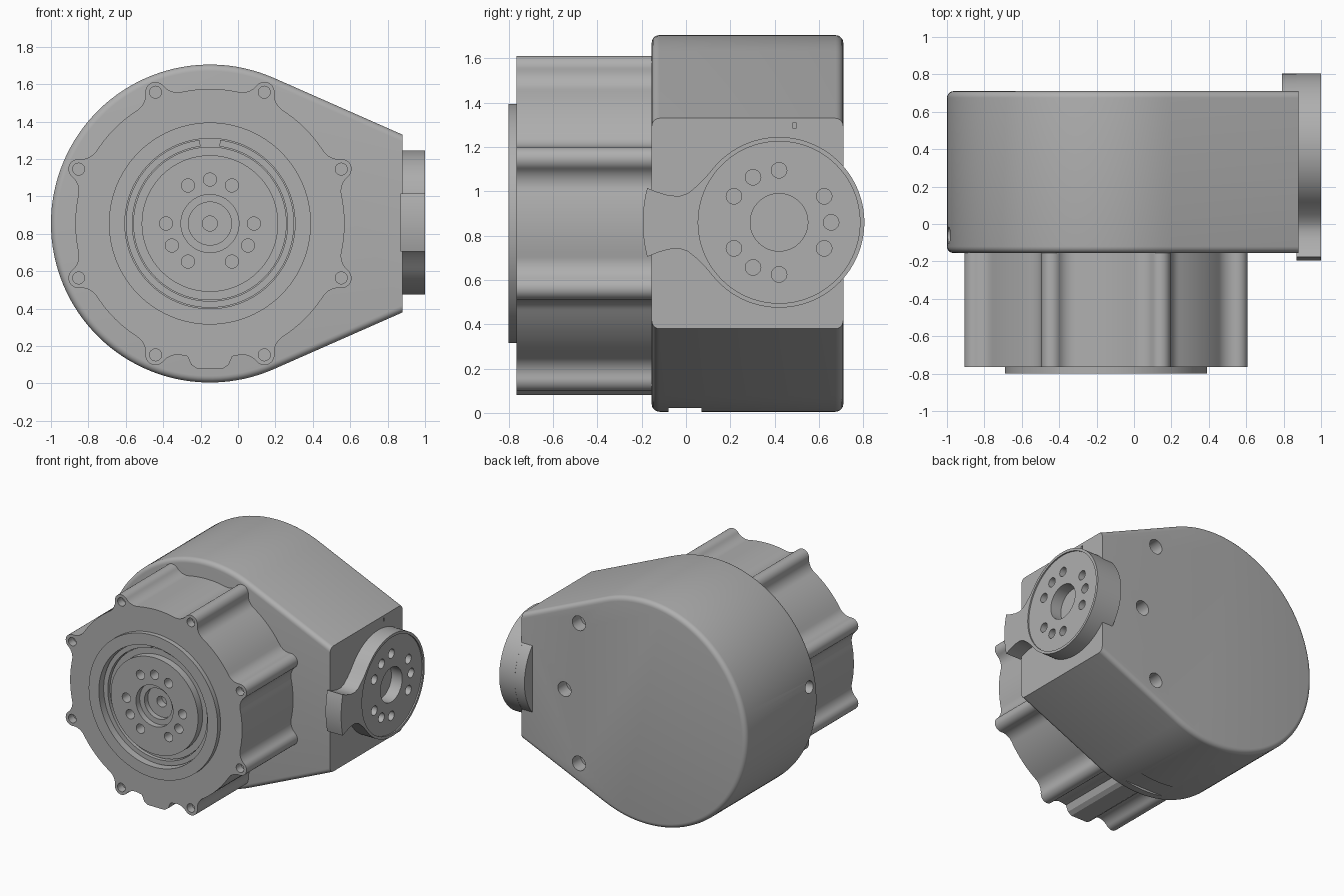
import bpy, bmesh, math
from mathutils import Matrix, Vector

cube = bpy.data.objects.get("Cube")
if cube:
    bpy.data.objects.remove(cube, do_unlink=True)

grey = bpy.data.materials.new("machined grey")
grey.use_nodes = True
colour = (0.43, 0.43, 0.43, 1)
grey.diffuse_color = colour
grey.node_tree.nodes["Principled BSDF"].inputs["Base Color"].default_value = colour

CX, CZ = -0.15, 0.855      # drum axis, parallel to y
HY, HZ = 0.42, 0.86        # hub axis, parallel to x
FRONT, BACK, SIDE = -0.155, 0.71, 0.88


def polar(r, deg, cx=0.0, cy=0.0):
    a = math.radians(deg)
    return cx + r * math.cos(a), cy + r * math.sin(a)


def arc(r, start, end, n, cx=0.0, cy=0.0):
    return [polar(r, start + (end - start) * i / n, cx, cy) for i in range(n + 1)]


def make(name, bm):
    bmesh.ops.recalc_face_normals(bm, faces=bm.faces)
    mesh = bpy.data.meshes.new(name)
    bm.to_mesh(mesh)
    bm.free()
    mesh.materials.append(grey)
    obj = bpy.data.objects.new(name, mesh)
    bpy.context.collection.objects.link(obj)
    return obj


def activate(obj):
    bpy.ops.object.select_all(action='DESELECT')
    obj.select_set(True)
    bpy.context.view_layer.objects.active = obj


def smooth(obj):
    activate(obj)
    bpy.ops.object.shade_smooth_by_angle(angle=math.radians(30))


def prism(points, axis, start, end):
    """Extrude a 2D outline along x (points are y, z) or y (points are x, z)."""
    bm = bmesh.new()
    place = (lambda p, d: (d, p[0], p[1])) if axis == 'x' else (lambda p, d: (p[0], d, p[1]))
    face = bm.faces.new([bm.verts.new(place(p, start)) for p in points])
    moved = bmesh.ops.extrude_face_region(bm, geom=[face])["geom"]
    offset = Vector(place((0, 0), end - start))
    bmesh.ops.translate(bm, vec=offset, verts=[g for g in moved if isinstance(g, bmesh.types.BMVert)])
    return bm


def lathe(name, profile, steps=96):
    """Spin a closed (radius, y) profile around the drum axis."""
    bm = bmesh.new()
    verts = [bm.verts.new((r, y, 0)) for r, y in profile]
    edges = [bm.edges.new((verts[i - 1], v)) for i, v in enumerate(verts)]
    bmesh.ops.spin(bm, geom=verts + edges, cent=(0, 0, 0), axis=(0, 1, 0),
                   angle=2 * math.pi, steps=steps)
    bmesh.ops.remove_doubles(bm, verts=bm.verts, dist=1e-5)
    bmesh.ops.translate(bm, vec=(CX, 0, CZ), verts=bm.verts)
    return make(name, bm)


def rod(bm, centre, direction, radius, length, sides=24):
    turn = Vector(direction).to_track_quat('Z', 'Y').to_matrix().to_4x4()
    bmesh.ops.create_cone(bm, cap_ends=True, segments=sides, radius1=radius, radius2=radius,
                          depth=length, matrix=Matrix.Translation(centre) @ turn)


def box(bm, centre, size):
    bmesh.ops.create_cube(bm, size=1, matrix=Matrix.Translation(centre) @ Matrix.Diagonal((*size, 1)))


def cut(obj, bm):
    cutter = make("cutter", bm)
    cutter.hide_render = True
    mod = obj.modifiers.new("cut", 'BOOLEAN')
    mod.operation, mod.solver, mod.object = 'DIFFERENCE', 'EXACT', cutter
    activate(obj)
    bpy.ops.object.modifier_apply(modifier=mod.name)
    bpy.data.objects.remove(cutter, do_unlink=True)


# Teardrop housing: rounded rims, then trimmed flat on the hub side
outline = [(1.0, 1.277)] + arc(0.85, 66.2, 293.8, 80, CX, CZ) + [(1.0, 0.433)]
bm = prism(outline, 'y', FRONT, BACK)
rims = [e for e in bm.edges if abs(e.verts[0].co.y - e.verts[1].co.y) < 1e-5]
bmesh.ops.bevel(bm, geom=rims, offset=0.035, segments=5, profile=0.5, affect='EDGES')
trim = bmesh.ops.bisect_plane(bm, geom=bm.verts[:] + bm.edges[:] + bm.faces[:],
                              plane_co=(SIDE, 0, 0), plane_no=(1, 0, 0), clear_outer=True)
bmesh.ops.holes_fill(bm, edges=[e for e in bm.edges if e.is_boundary], sides=0)
housing = make("housing", bm)

# Housing: mounting holes, side hole, bottom notch and index slot
bm = bmesh.new()
for x, dz in ((0.40, 0.53), (0.52, 0), (0.40, -0.53)):
    rod(bm, (x, BACK, CZ + dz), (0, 1, 0), 0.055, 0.2)
rod(bm, (-0.99, -0.06, 0.98), (-1, 0, 0.15), 0.045, 0.2)
box(bm, (CX, -0.005, 0), (0.6, 0.15, 0.044))
box(bm, (SIDE, 0.49, 1.297), (0.04, 0.014, 0.025))
cut(housing, bm)
smooth(housing)

# Drum outline: eight filleted screw lobes on a round wall, plus a bottom pad
BASE, PITCH = 0.72, 0.76
half = arc(0.055, 90, 17, 8, 0, 0.04) + arc(0.08, 197, 270, 8, 0.129, 0.08)[1:]
lobe = half + [(-d, h) for d, h in half[:0:-1]]
lobe.sort(key=lambda p: 0)
lobe = [(d, h) for d, h in half[::-1]] + [(-d, h) for d, h in half[1:]]
outline = []
for k in range(8):
    mid = 22.5 + 45 * k
    for d, h in reversed(lobe):
        outline.append(polar(BASE + h, mid + math.degrees(d / (BASE + h)), CX, CZ))
    if k == 5:
        outline += [(CX - 0.12, 0.145), (CX - 0.10, 0.10), (CX - 0.07, 0.08),
                    (CX + 0.07, 0.08), (CX + 0.10, 0.10), (CX + 0.12, 0.145)]
    else:
        outline += arc(BASE, mid + 12, mid + 33, 6, CX, CZ)
drum = make("gear_drum", prism(outline, 'y', -0.765, FRONT + 0.03))
bm = bmesh.new()
rod(bm, (CX, -0.75, CZ), (0, 1, 0), 0.5, 0.3, 96)
for k in range(8):
    x, z = polar(PITCH, 22.5 + 45 * k, CX, CZ)
    rod(bm, (x, -0.765, z), (0, 1, 0), 0.032, 0.12)
cut(drum, bm)
smooth(drum)

# Raised bearing ring
smooth(lathe("bearing_ring", [(0.54, -0.68), (0.54, -0.80), (0.455, -0.80), (0.455, -0.68)]))

# Output flange with stepped centre bore
flange = lathe("output_flange", [
    (0, -0.58), (0.49, -0.58), (0.49, -0.70), (0.41, -0.70), (0.41, -0.73), (0.365, -0.73),
    (0.365, -0.785), (0.155, -0.785), (0.155, -0.74), (0.115, -0.74), (0.115, -0.70),
    (0.04, -0.70), (0.04, -0.64), (0, -0.64)])
bm = bmesh.new()
for deg in (0, 60, 90, 120, 180, 210, 240, 300, 330):
    x, z = polar(0.235, deg, CX, CZ)
    rod(bm, (x, -0.785, z), (0, 1, 0), 0.035, 0.16)
cut(flange, bm)
smooth(flange)

# Split retaining ring in the groove
split = arc(0.45, 97, 443, 90, CX, CZ) + arc(0.415, 443, 97, 90, CX, CZ)
smooth(make("retaining_ring", prism(split, 'y', -0.75, -0.69)))

# Side hub with flared tab
flare = [(-0.335, 0.20), (-0.37, 0.165), (-0.41, 0.132), (-0.45, 0.118), (-0.50, 0.122), (-0.55, 0.137)]
shape = arc(0.385, -142, 142, 90) + flare + arc(0.615, 165.4, 194.6, 12)
shape += [(y, -z) for y, z in reversed(flare)]
hub = make("side_hub", prism([(HY + y, HZ + z) for y, z in shape], 'x', 0.87, 1.0))
bm = bmesh.new()
rod(bm, (1.04, HY, HZ), (1, 0, 0), 0.365, 0.1, 96)
cut(hub, bm)
bm = bmesh.new()
rod(bm, (1.0, HY, HZ), (1, 0, 0), 0.13, 0.2, 48)
for deg in (0, 30, 90, 120, 150, 210, 240, 270, 330):
    y, z = polar(0.235, deg, HY, HZ)
    rod(bm, (1.0, y, z), (1, 0, 0), 0.035, 0.16)
cut(hub, bm)
smooth(hub)

# Rear part of the hub, bulging from the back of the housing
smooth(make("hub_rear", prism(arc(0.384, 0, 356.25, 95, HY, HZ), 'x', 0.79, 0.875)))
